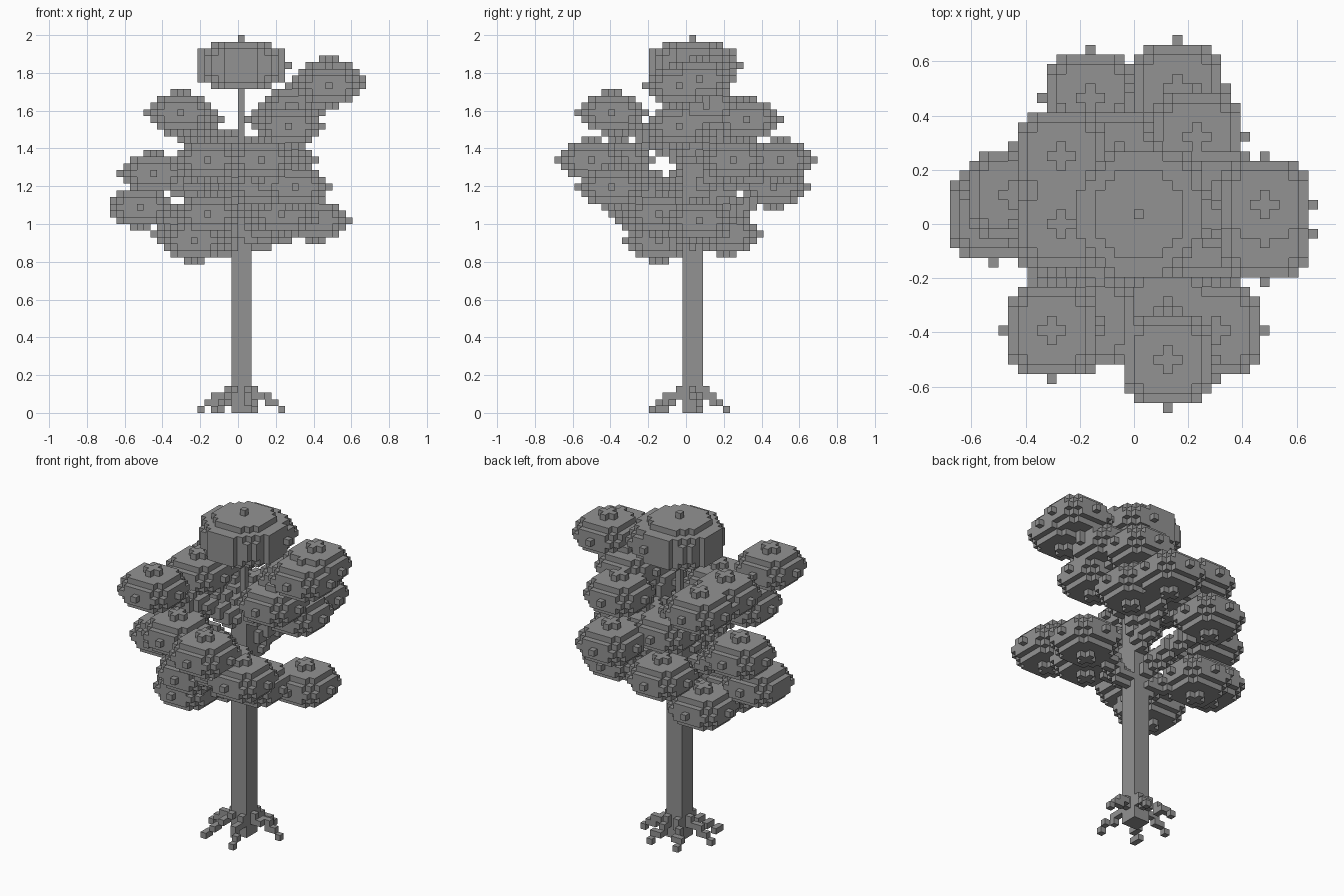
import bpy
import bmesh
from mathutils import Vector

if "Cube" in bpy.data.objects:
    bpy.data.objects.remove(bpy.data.objects["Cube"], do_unlink=True)

CELL = 2 / 56                      # edge length of one block
SHIFT = Vector((0, -0.5, 0))       # block rows are centred on y = 0
TRUNK = (0, 1)                     # block column of the trunk
HALF_WIDTH = 19                    # blocks each side of x = 0

bark = bpy.data.materials.new("plain_grey")
bark.use_nodes = True
grey = (0.29, 0.29, 0.29, 1)
bark.diffuse_color = grey
bark.node_tree.nodes["Principled BSDF"].inputs["Base Color"].default_value = grey

parts = {}             # part name -> set of block positions


def box(x, y, z):
    """Blocks filling three inclusive ranges."""
    return {(i, j, k) for i in range(x[0], x[1] + 1)
            for j in range(y[0], y[1] + 1) for k in range(z[0], z[1] + 1)}


def blob(centre, radius, height, power=2):
    """Blocks filling a flattened ball; a higher power gives steeper sides."""
    cx, cy, cz = centre
    n = int(radius) + 1
    return {(cx + i, cy + j, cz + k)
            for i, j, k in box((-n, n), (-n, n), (-n, n))
            if (i * i + j * j) / radius ** 2 + abs(k / height) ** power <= 1}


def limb(start, end, thick):
    """Blocks along a straight line, with a round brush."""
    a, b = Vector(start), Vector(end)
    steps = int((b - a).length * 2) + 1
    brush = [o for o in box((-1, 1), (-1, 1), (-1, 1))
             if sum(map(abs, o)) <= thick]
    cells = set()
    for s in range(steps + 1):
        p = a.lerp(b, s / steps)
        for o in brush:
            cells.add(tuple(round(p[n]) + o[n] for n in range(3)))
    return cells


# Trunk with a thin leader up to the crown
tx, ty = TRUNK
parts["trunk"] = box((tx - 1, tx + 1), (ty - 1, ty + 1), (0, 37))
parts["leader"] = box((tx, tx), (ty, ty), (38, 49))

# Six roots stepping down and outwards
root_tips = [(6, 2), (2, 6), (-3, 6), (-6, 1), (-4, -4), (2, -5)]
for n, (x, y) in enumerate(root_tips, 1):
    parts[f"root_{n}"] = limb((tx, ty, 4), (x, y, 0), 0)

# Crown with a side clump
parts["crown"] = blob((tx, ty, 51), 6.7, 3.5, 4) | {(tx, ty, 55)}
parts["crown_side"] = blob((tx + 2, ty + 2, 51), 5, 3.1)

# Foliage clumps around the trunk, from top to bottom
clumps = [
    (13, 2, 49), (13, -1, 48), (8, 3, 45), (-9, -11, 44), (6, 9, 43),
    (-8, 0, 43), (-8, 7, 43), (7, -1, 42), (-2, 7, 38), (4, 14, 37),
    (3, -14, 37), (-5, -10, 37), (6, 7, 37), (-13, 3, 35), (-5, 13, 33),
    (3, -9, 33), (8, -11, 33), (-15, 1, 30), (6, -4, 29), (-5, -6, 29),
    (11, 2, 28), (-8, 6, 26), (-7, -4, 25),
]
for n, c in enumerate(clumps, 1):
    parts[f"foliage_{n}"] = blob(c, 5, 3.1)

# Branches rising from the trunk to each clump
for n, c in enumerate(clumps, 1):
    reach = Vector((c[0] - tx, c[1] - ty)).length
    foot = max(24, min(36, round(c[2] - reach * 0.5)))
    parts[f"branch_{n}"] = limb((tx, ty, foot), c, 1)

# Each block belongs to the first part that claims it
taken = set()
for name in parts:
    parts[name] = {p for p in parts[name]
                   if -HALF_WIDTH <= p[0] < HALF_WIDTH} - taken
    taken |= parts[name]


def build(name, cells):
    """Mesh of the exposed block faces of one part."""
    bm = bmesh.new()
    verts = {}

    def corner(p):
        if p not in verts:
            verts[p] = bm.verts.new((Vector(p) + SHIFT) * CELL)
        return verts[p]

    for cell in sorted(cells):
        for axis in range(3):
            u, v = (axis + 1) % 3, (axis + 2) % 3
            for side in (0, 1):
                near = list(cell)
                near[axis] += 2 * side - 1
                if tuple(near) in taken:
                    continue
                loop = []
                for du, dv in ((0, 0), (1, 0), (1, 1), (0, 1)):
                    p = list(cell)
                    p[axis] += side
                    p[u] += du
                    p[v] += dv
                    loop.append(corner(tuple(p)))
                bm.faces.new(loop if side else loop[::-1])
    if bm.faces:
        # Merge flat runs of block faces
        bmesh.ops.dissolve_limit(bm, angle_limit=0.01, verts=bm.verts[:],
                                 edges=bm.edges[:])
        mesh = bpy.data.meshes.new(name)
        bm.to_mesh(mesh)
        mesh.materials.append(bark)
        bpy.context.collection.objects.link(bpy.data.objects.new(name, mesh))
    bm.free()


for name, cells in parts.items():
    build(name, cells)
